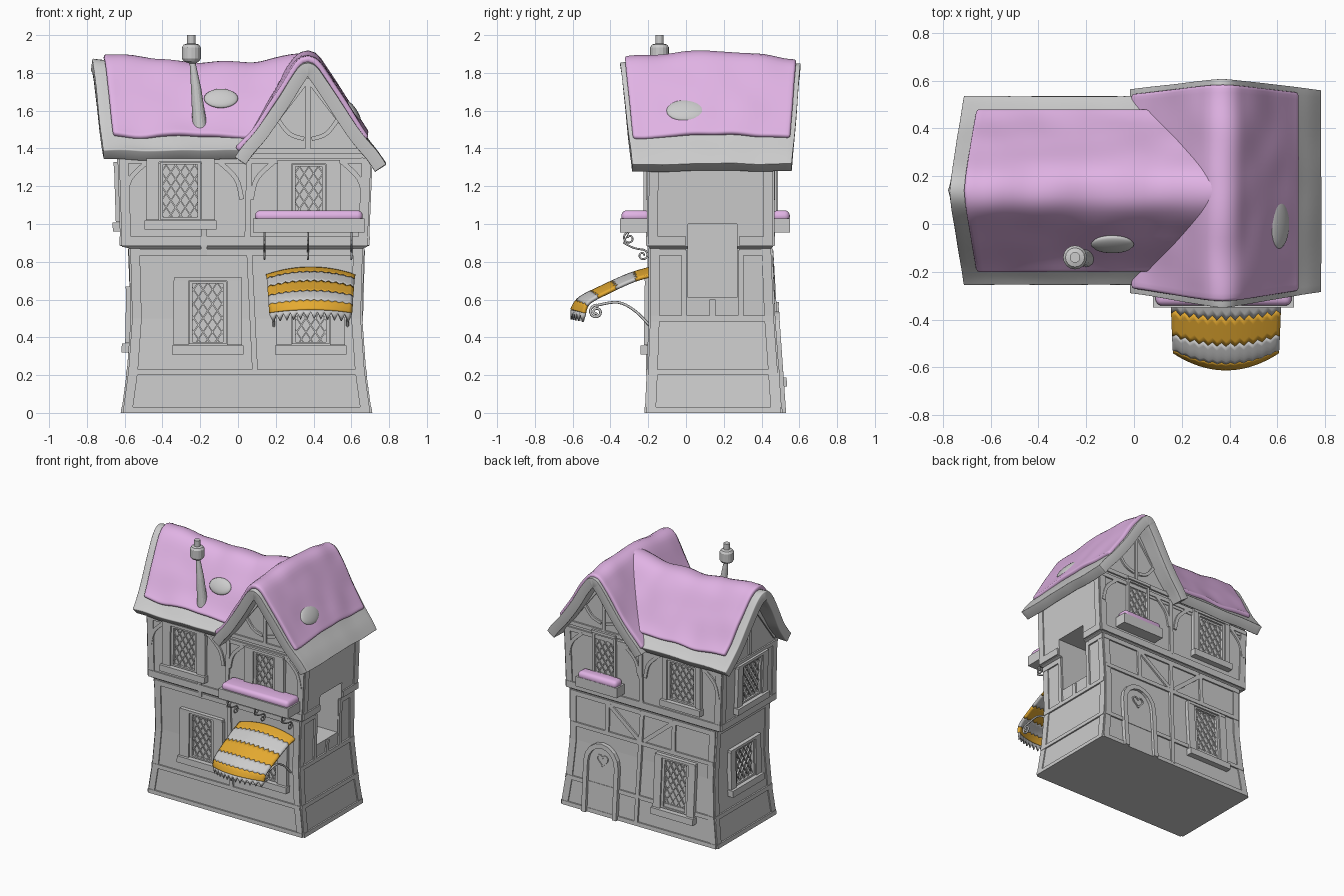
import bpy, bmesh, math
from mathutils import Vector, noise

if "Cube" in bpy.data.objects:
    bpy.data.objects.remove(bpy.data.objects["Cube"])

def material(name, col):
    m = bpy.data.materials.new(name)
    m.diffuse_color = (*col, 1)
    m.use_nodes = True
    m.node_tree.nodes["Principled BSDF"].inputs["Base Color"].default_value = m.diffuse_color
    return m
PINK, GOLD = material("pink", (.75, .45, .78)), material("gold", (.78, .40, .03))

def finish(name, bm, mat=None, smooth_shade=False):
    bmesh.ops.recalc_face_normals(bm, faces=bm.faces)
    me = bpy.data.meshes.new(name)
    bm.to_mesh(me)
    bm.free()
    ob = bpy.data.objects.new(name, me)
    bpy.context.collection.objects.link(ob)
    if mat: me.materials.append(mat)
    for p in me.polygons: p.use_smooth = smooth_shade
    return ob

def smooth(p, n=5):
    out = []
    for i in range(len(p) - 1):
        a, b, c, d = (Vector(p[min(max(j, 0), len(p) - 1)]) for j in (i - 1, i, i + 1, i + 2))
        for k in range(n):
            t = k / n
            out.append(.5 * (2*b + (c - a)*t + (2*a - 5*b + 4*c - d)*t*t + (3*b - a - 3*c + d)*t**3))
    return out + [Vector(p[-1])]

def grid(name, rows, thick, mat=None, bevel=0):
    bm = bmesh.new()
    vs = [[bm.verts.new(v) for v in r] for r in rows]
    for r, q in zip(vs, vs[1:]):
        for i in range(len(r) - 1): bm.faces.new((r[i], r[i+1], q[i+1], q[i]))
    ob = finish(name, bm, mat, True)
    s = ob.modifiers.new("solid", 'SOLIDIFY')
    s.thickness, s.offset = thick, 0
    if bevel:
        b = ob.modifiers.new("round", 'BEVEL')
        b.width, b.segments, b.angle_limit = bevel, 3, math.radians(60)
    return ob

def box(name, lo, hi, mat=None, bevel=0):
    bm = bmesh.new()
    bmesh.ops.create_cube(bm, size=1)
    for v in bm.verts: v.co = [l + (h - l)*(c + .5) for l, h, c in zip(lo, hi, v.co)]
    ob = finish(name, bm, mat, bevel > 0)
    if bevel:
        b = ob.modifiers.new("round", 'BEVEL')
        b.width, b.segments = bevel, 4
    return ob

def prism(name, a, b):
    bm = bmesh.new()
    A, B = [bm.verts.new(v) for v in a], [bm.verts.new(v) for v in b]
    bm.faces.new(A); bm.faces.new(B)
    for i in range(len(A)):
        j = (i + 1) % len(A)
        bm.faces.new((A[i], A[j], B[j], B[i]))
    return finish(name, bm)

def tube(name, pts, r):
    cu = bpy.data.curves.new(name, 'CURVE')
    cu.dimensions, cu.bevel_depth, cu.bevel_resolution = '3D', r, 2
    sp = cu.splines.new('POLY')
    sp.points.add(len(pts) - 1)
    for q, p in zip(sp.points, pts): q.co = (*p, 1)
    bpy.context.collection.objects.link(bpy.data.objects.new(name, cu))

# House body: z, x0, x1, y0, y1
WALL = [(0, -.61, .70, -.21, .50), (.22, -.58, .67, -.20, .485), (.5, -.56, .65, -.19, .465),
        (.87, -.57, .66, -.19, .45), (.88, -.615, .685, -.20, .46), (1.36, -.63, .705, -.195, .46)]
bm = bmesh.new()
rings = [[bm.verts.new(v) for v in ((a, c, z), (b, c, z), (b, d, z), (a, d, z))] for z, a, b, c, d in WALL]
for r, q in zip(rings, rings[1:]):
    for i in range(4): bm.faces.new((r[i], r[(i+1) % 4], q[(i+1) % 4], q[i]))
bm.faces.new(rings[0]); bm.faces.new(rings[-1])
body = finish("house_body", bm)
cutter = box("opening_cutter", (.38, .01, .61), (.9, .27, 1.0))
cutter.hide_render = True
cutter.display_type = 'WIRE'
cut = body.modifiers.new("opening", 'BOOLEAN')
cut.operation, cut.object = 'DIFFERENCE', cutter
G = [(-.33, 1.3), (.33, 1.3), (.33, 1.35), (0, 1.79), (-.33, 1.35)]
prism("wing_gables", [(.37 + u, -.195, z) for u, z in G], [(.37 + u, .46, z) for u, z in G])
prism("main_gable", [(-.63, .135 + u, z) for u, z in G], [(.3, .135 + u, z) for u, z in G])

def bounds(z):
    for p, q in zip(WALL, WALL[1:]):
        if z <= q[0]:
            t = (z - p[0]) / (q[0] - p[0])
            return [a + (b - a)*t for a, b in zip(p[1:], q[1:])]
    return WALL[-1][1:]

def on_wall(side, u, z, o):
    x0, x1, y0, y1 = bounds(z)
    return {'F': (u, y0 - o, z), 'B': (u, y1 + o, z), 'L': (x0 - o, u, z), 'R': (x1 + o, u, z)}[side]

# Trim pieces gathered by part name, each a raised strip following a wall
parts = {}
def strip(name, side, pts, w, out, closed=False):
    bm = parts.setdefault(name, bmesh.new())
    P = [Vector(p) for p in pts]
    n, rows = len(P), []
    for i, p in enumerate(P):
        a = P[i-1] if i or closed else p
        b = P[(i+1) % n] if i < n - 1 or closed else p
        t = (b - a).normalized()
        s = Vector((-t.y, t.x)) * w / 2
        l, r = p + s, p - s
        rows.append([bm.verts.new(on_wall(side, q.x, max(q.y, 0), o))
                     for q, o in ((l, -.012), (l, out), (r, out), (r, -.012))])
    for i in range(n if closed else n - 1):
        for k in range(4):
            a, b = rows[i], rows[(i+1) % n]
            bm.faces.new((a[k], a[(k+1) % 4], b[(k+1) % 4], b[k]))
    if not closed:
        bm.faces.new(rows[0]); bm.faces.new(rows[-1])

def rect(name, side, u0, u1, z0, z1, out):
    strip(name, side, [((u0 + u1)/2, z0), ((u0 + u1)/2, z1)], u1 - u0, out)

# Corner posts and rails on every wall
for side in 'FBLR':
    rng = lambda z: bounds(z)[:2] if side in 'FB' else bounds(z)[2:]
    for e, d in ((0, .025), (1, -.025)):
        for zs in ((0, .22, .5, .87), (.885, 1.35)):
            strip("timber", side, [(rng(z)[e] + d, z) for z in zs], .05, .008)
    for z, w in ((.015, .03), (.215, .03), (.85, .035), (.91, .05), (1.335, .03)):
        lo, hi = rng(z)
        for a, b in ([(lo, 0), (.28, hi)] if side == 'R' and .8 < z < 1 else [(lo, hi)]):
            strip("timber", side, [(a, z), (b, z)], w, .011)

def window(side, c, z0, z1, hw, sw=.08, step=.075):
    strip("window_frames", side, [(c-hw, z0), (c+hw, z0), (c+hw, z1), (c-hw, z1)], .022, .02, True)
    m = 1.5
    for sg in (1, -1):
        for k in range(-8, 14):
            zc = z0 + k*step + .02
            us = sorted(((z0 - zc)/m, (z1 - zc)/m))
            a, b = max(us[0], -hw), min(us[1], hw)
            if b - a > .01:
                strip("window_lattice", side, [(c + sg*a, zc + m*a), (c + sg*b, zc + m*b)], .007, .008)
    for s in (-1, 1):
        if sw:
            u = c + s*(hw + .012 + sw/2)
            rect("shutters", side, u - sw/2, u + sw/2, z0 - .01, z1 + .01, .028)
    rect("window_sills", side, c-hw-sw-.02, c+hw+sw+.02, z0 - .06, z0 - .012, .045)
    rect("window_lintels", side, c-hw-sw-.01, c+hw+sw+.01, z1 + .008, z1 + .028, .03)

window('F', -.16, .37, .69, .09)
window('F', .385, .37, .69, .09)
window('F', -.305, 1.03, 1.32, .10, .07)
window('F', .375, 1.06, 1.31, .08, .075)
window('B', -.25, .20, .56, .10, .06)
window('B', .36, 1.06, 1.36, .09, 0)
window('B', -.30, 1.03, 1.32, .11, .04)
window('L', .12, .38, .64, .11, .06)
window('L', .12, 1.02, 1.30, .11, .06)

# Wall specific timbers: posts, braces and gable arches
for side, pts in [('F', [(.09, .22), (.06, .85)]), ('F', [(.05, .93), (.06, 1.34)]), ('F', [(-.18, .83), (-.18, .97)]),
                  ('B', [(.07, .02), (.05, .86)]), ('B', [(.05, .92), (.06, 1.34)]),
                  ('B', [(-.56, .62), (.64, .62)]), ('B', [(.34, .62), (.34, .86)]),
                  ('B', [(-.22, .62), (-.22, .86)]), ('B', [(.33, .84), (.07, .64)]),
                  ('B', [(-.21, .84), (.03, .64)]), ('R', [(-.19, .5), (.46, .5)]),
                  ('R', [(.29, .5), (.29, .86)]), ('R', [(-.01, .5), (-.01, .86)]), ('R', [(.14, .5), (.14, .6)])]:
    strip("timber", side, pts, .03, .012)
for side in 'FB':
    for c, hw in ((.37, .30), (-.29, .31)):
        for s in (-1, 1):
            strip("braces", side, smooth([(c + s*hw, 1.13), (c + s*(hw - .03), 1.24), (c + s*(hw - .12), 1.33)]), .025, .012)
    strip("gable_timber", side, [(.07, 1.385), (.67, 1.385)], .03, .012)
    strip("gable_timber", side, [(.37, 1.4), (.37, 1.76)], .025, .012)
    for s in (-1, 1):
        strip("gable_timber", side, smooth([(.37 + s*.02, 1.45), (.37 + s*.1, 1.48), (.37 + s*.17, 1.57)]), .022, .012)
        strip("gable_timber", side, [(.37 + s*.3, 1.38), (.37, 1.77)], .03, .012)
for s in (-1, 1):
    strip("gable_timber", 'L', [(.135 + s*.3, 1.38), (.135, 1.77)], .03, .012)
strip("gable_timber", 'L', [(.135, 1.36), (.135, 1.75)], .025, .012)

# Arched back door with heart
arch = [(.24, 0), (.24, .38)] + [(.37 - .13*math.cos(a), .38 + .14*math.sin(a)) for a in (.4, .8, 1.2, 1.57, 1.94, 2.34, 2.74)] + [(.50, .38), (.50, 0)]
strip("door_frame", 'B', arch, .035, .03)
prism("back_door", [on_wall('B', u, z, .008) for u, z in arch], [on_wall('B', u, z, -.02) for u, z in arch])
heart = [(.37 + .0028*16*math.sin(a)**3, .41 + .0028*(13*math.cos(a) - 5*math.cos(2*a) - 2*math.cos(3*a) - math.cos(4*a)))
         for a in (math.tau*(i + .5)/20 for i in range(20))]
strip("door_heart", 'B', heart, .01, .016, True)
for name, b in parts.items(): finish(name, b)

# Roofs: profile across the ridge (offset, height), swept along it
MAIN_H = [(.375, 1.365), (.33, 1.41), (.25, 1.51), (.16, 1.655), (.065, 1.80)]
WING_H = [(.385, 1.30), (.34, 1.365), (.26, 1.46), (.16, 1.60), (.06, 1.755)]
MAIN = smooth([(-d, z) for d, z in MAIN_H] + [(0, 1.845)] + MAIN_H[::-1])
WING = smooth([(-d*.93, z + .03*d/.385) for d, z in WING_H] + [(0, 1.815)] + WING_H[::-1])

def roof(name, wing, off, thick, lim=(1, 1), inset=0, lump=.005, mat=None):
    prof, rows, n = (WING if wing else MAIN), [], 28
    for j in range(n):
        s, row = j / (n - 1), []
        for i, p in enumerate(prof):
            tg = (prof[min(i+1, len(prof)-1)] - prof[max(i-1, 0)]).normalized()
            t = min(abs(p.x) / .385, 1)
            if t > lim[p.x > 0]: continue
            q = p + Vector((-tg.y, tg.x))*off
            if wing: a0, a1 = -.345 + .06*t + inset, .605 - .045*t - inset
            else: a0, a1 = -.775 + .065*t + inset*1.6, min(.36, .42 - abs(p.x))
            a = a0 + (a1 - a0)*s
            z = q.y + (.04 if wing else -.045)*math.sin(math.pi*s)*(1 - t)
            v = Vector((.37 + q.x, a, z) if wing else (a, .14 + q.x, z))
            v.z += lump*noise.noise(v*5)*2
            row.append(v)
        rows.append(row)
    return grid(name, rows, thick, mat, thick*.4)
roof("main_roof", False, 0, .07)
roof("wing_roof", True, 0, .07)
roof("main_roof_cover", False, .042, .035, (.80, .80), .04, .012, PINK)
roof("wing_roof_cover", True, .042, .035, (.88, .74), .022, .012, PINK)

# Bare oval patches in the roof cover
def patch(name, loc, normal, rx, ry):
    bm = bmesh.new()
    bmesh.ops.create_uvsphere(bm, u_segments=24, v_segments=8, radius=1)
    ob = finish(name, bm, None, True)
    ob.scale, ob.location = (rx, ry, .022), loc
    ob.rotation_euler = normal
patch("front_roof_patch", (-.09, -.085, 1.665), (math.radians(57), 0, 0), .09, .06)
patch("side_roof_patch", (.605, 0, 1.60), (0, math.radians(54), 0), .07, .105)

# Leaning chimney pipe: x, z, radius
bm, prev = bmesh.new(), None
for x, z, r in [(-.20, 1.50, .04), (-.208, 1.58, .035), (-.222, 1.72, .027), (-.24, 1.85, .016), (-.247, 1.86, .04),
                (-.247, 1.875, .05), (-.247, 1.935, .05), (-.247, 1.95, .04), (-.247, 1.955, .022), (-.247, 2.0, .022)]:
    ring = [bm.verts.new((x + r*math.cos(a), -.14 + r*math.sin(a), z)) for a in (math.tau*i/16 for i in range(16))]
    if prev:
        for i in range(16): bm.faces.new((prev[i], prev[(i+1) % 16], ring[(i+1) % 16], ring[i]))
    prev = ring
bm.faces.new(prev)
finish("chimney", bm)

# Flower boxes with pink tops
for n, x0, x1, y0, y1 in (("front", .08, .67, -.35, -.19), ("back", .20, .55, .45, .55)):
    box(n + "_flower_box", (x0, y0, .955), (x1, y1, 1.03))
    box(n + "_box_cover", (x0 + .01, y0 + .008, 1.01), (x1 - .01, y1, 1.072), PINK, .028)

# Striped awning
AW = smooth([(-.19, .765), (-.30, .732), (-.45, .665), (-.565, .605), (-.605, .545)], 6)
def awn(u, v, drop=0):
    f = min(max(v, 0), 1)*(len(AW) - 1)
    i = min(int(f), len(AW) - 2)
    p = AW[i].lerp(AW[i+1], f - i)
    return (.385 + u*(.235 - .02*v), p.x + .07*u*u*v, p.y - .04*u*u*(1 - .6*v) - drop)
N = 24
edge = lambda k, c: k/5 + (0 if k in (0, 5) else .016*(-1)**c)
for k in range(5):
    grid(f"awning_stripe_{k+1}", [[awn(2*c/N - 1, edge(k, c) + (edge(k+1, c) - edge(k, c))*r/5) for c in range(N + 1)]
                                  for r in range(6)], .018, None if k % 2 else GOLD)
grid("awning_fringe", [[awn(2*c/N - 1, 1, d[c % 2]) for c in range(N + 1)] for d in ((0, 0), (.01, .05))], .012)

# Scrolled awning brackets and box hangers
def spiral(cy, cz, r, a0, turns):
    return [(cy + r*(1 - .8*i/24)*math.cos(a0 + turns*math.tau*i/24), cz + r*(1 - .8*i/24)*math.sin(a0 + turns*math.tau*i/24)) for i in range(25)]
arm = [tuple(p) for p in smooth([(-.19, .46), (-.27, .54), (-.36, .585), (-.47, .57)])] + spiral(-.475, .535, .036, 1.57, 1.6)
hook = spiral(-.30, .925, .034, 1.57, 1.2)[::-1] + [tuple(p) for p in smooth([(-.33, .90), (-.28, .875), (-.235, .865)])] + spiral(-.23, .835, .03, 1.57, -1.3)
for x in (.19, .58): tube("awning_bracket", [(x, y, z) for y, z in arm], .007)
for x in (.14, .37, .60): tube("box_hanger", [(x, y, z) for y, z in hook], .005)
